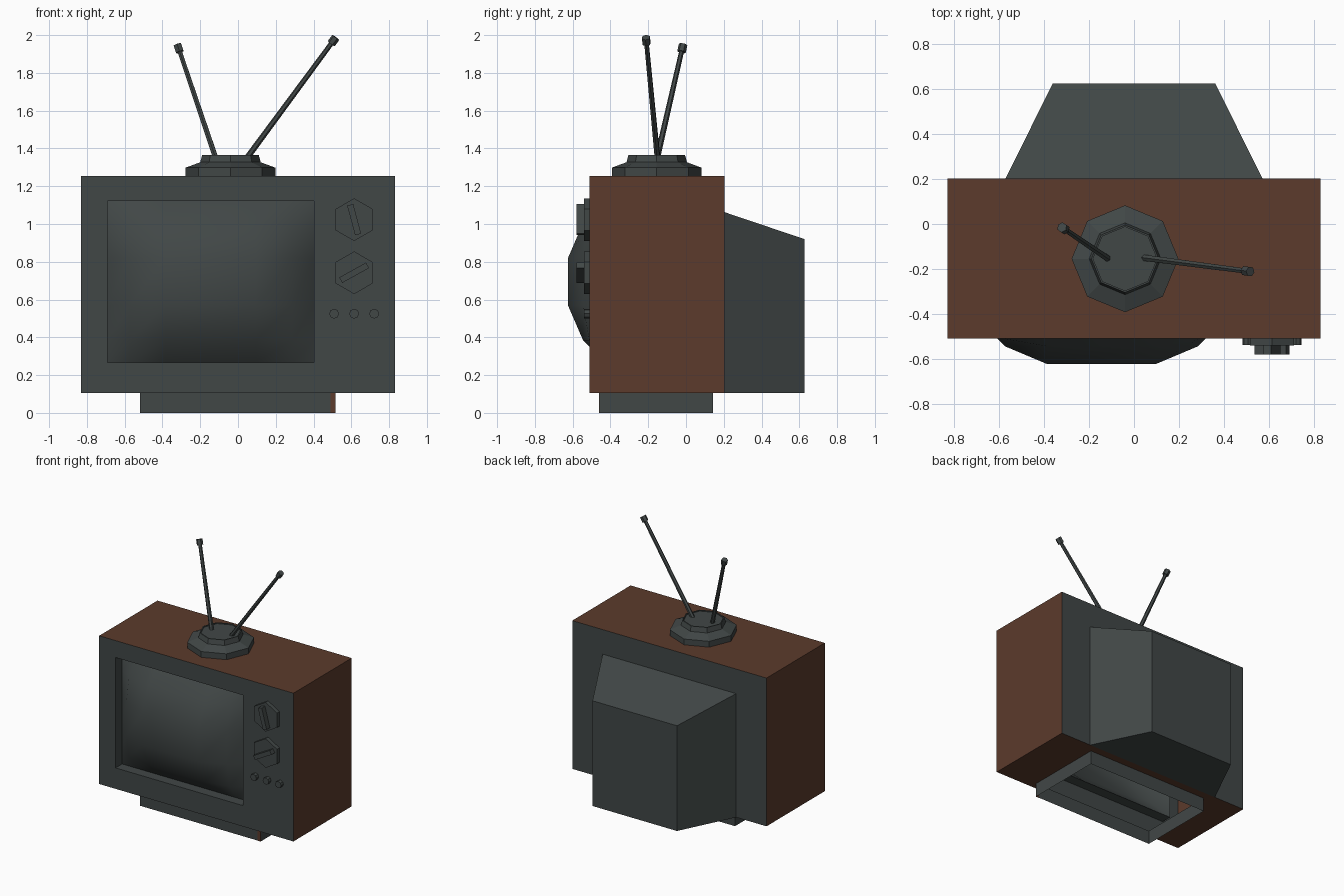
import bpy, bmesh, math
from mathutils import Vector, Matrix

if "Cube" in bpy.data.objects:
    bpy.data.objects.remove(bpy.data.objects["Cube"])


def material(name, rgb):
    m = bpy.data.materials.new(name)
    m.diffuse_color = (*rgb, 1)
    m.use_nodes = True
    m.node_tree.nodes["Principled BSDF"].inputs["Base Color"].default_value = m.diffuse_color
    return m


GRAY = material("charcoal plastic", (0.053, 0.063, 0.062))
BROWN = material("brown wood", (0.106, 0.043, 0.025))


def finish(bm, name, mats=(GRAY,)):
    bmesh.ops.remove_doubles(bm, verts=bm.verts, dist=1e-4)
    bmesh.ops.recalc_face_normals(bm, faces=bm.faces)
    me = bpy.data.meshes.new(name)
    bm.to_mesh(me)
    bm.free()
    for m in mats:
        me.materials.append(m)
    ob = bpy.data.objects.new(name, me)
    bpy.context.collection.objects.link(ob)
    return ob


def loft(bm, loops, cap_end=False):
    """Join successive point loops with quads."""
    rings = [[bm.verts.new(p) for p in lp] for lp in loops]
    n = len(rings[0])
    for a, b in zip(rings, rings[1:]):
        for i in range(n):
            j = (i + 1) % n
            bm.faces.new((a[i], a[j], b[j], b[i]))
    if cap_end:
        bm.faces.new(rings[-1])


def rect_y(x0, x1, z0, z1, y):
    return [(x0, y, z0), (x1, y, z0), (x1, y, z1), (x0, y, z1)]


def rect_z(x0, x1, y0, y1, z):
    return [(x0, y0, z), (x1, y0, z), (x1, y1, z), (x0, y1, z)]


def rod(name, a, b, r, sides, r2=None):
    a, b = Vector(a), Vector(b)
    d = b - a
    bm = bmesh.new()
    mat = Matrix.Translation((a + b) / 2) @ d.to_track_quat('Z', 'Y').to_matrix().to_4x4()
    bmesh.ops.create_cone(bm, cap_ends=True, segments=sides, radius1=r,
                          radius2=r if r2 is None else r2, depth=d.length, matrix=mat)
    return finish(bm, name)


def dial(name, x, z, r, sides, y0, y1):
    bm = bmesh.new()
    mat = Matrix.Translation((x, (y0 + y1) / 2, z)) @ Matrix.Rotation(math.pi / 2, 4, 'X')
    bmesh.ops.create_cone(bm, cap_ends=True, segments=sides, radius1=r, radius2=r,
                          depth=abs(y1 - y0), matrix=mat)
    return finish(bm, name)


def box(name, centre, size, angle=0, mat=GRAY):
    bm = bmesh.new()
    m = (Matrix.Translation(centre) @ Matrix.Rotation(angle, 4, 'Y')
         @ Matrix.Diagonal((*size, 1)))
    bmesh.ops.create_cube(bm, size=1, matrix=m)
    return finish(bm, name, (mat,))


# Cabinet: hollow shell with a screen opening and an open plinth below
SX0, SX1, SZ0, SZ1 = -0.692, 0.402, 0.267, 1.122
EDGE_Y = -0.43
bm = bmesh.new()
loft(bm, [rect_y(SX0, SX1, SZ0, SZ1, EDGE_Y),
          rect_y(SX0, SX1, SZ0, SZ1, -0.51),
          rect_y(-0.832, 0.832, 0.105, 1.253, -0.51),
          rect_y(-0.832, 0.832, 0.105, 1.253, 0.203)], cap_end=True)
bottom = [f for f in bm.faces if f.calc_center_median().z < 0.11]
bmesh.ops.delete(bm, geom=bottom, context='FACES_ONLY')
loft(bm, [rect_z(-0.832, 0.832, -0.51, 0.203, 0.105),
          rect_z(-0.52, 0.515, -0.457, 0.143, 0.105),
          rect_z(-0.52, 0.515, -0.457, 0.143, 0)])
bm.normal_update()
for f in bm.faces:  # wood on the outer sides, top and underside
    c = f.calc_center_median()
    under = abs(f.normal.z) > 0.9 and c.z < 0.11
    f.material_index = int(abs(c.x) > 0.8 or c.z > 1.24 or under)
finish(bm, "cabinet", (GRAY, BROWN))
box("plinth_end_strip", (0.502, -0.457, 0.052), (0.026, 0.005, 0.104), mat=BROWN)

# Tapered rear housing
bm = bmesh.new()
loft(bm, [rect_y(-0.572, 0.572, 0.105, 1.063, 0.203),
          rect_y(-0.362, 0.362, 0.105, 0.92, 0.627)], cap_end=True)
finish(bm, "rear_housing")

# Domed screen, bulging out through the opening
cx, cz = (SX0 + SX1) / 2, (SZ0 + SZ1) / 2
hx, hz = (SX1 - SX0) / 2, (SZ1 - SZ0) / 2
drop = [0.195, 0.08, 0, 0, 0.08, 0.195]
us = [-hx, -0.43, -0.24, 0.24, 0.43, hx]
vs = [-hz, -0.31, -0.125, 0.125, 0.31, hz]
bm = bmesh.new()
grid = [[bm.verts.new((cx + u, -0.625 + min(0.195, math.hypot(drop[i], drop[j])), cz + v))
         for j, v in enumerate(vs)] for i, u in enumerate(us)]
for i in range(5):
    for j in range(5):
        f = bm.faces.new((grid[i][j], grid[i + 1][j], grid[i + 1][j + 1], grid[i][j + 1]))
        f.smooth = True
screen = finish(bm, "screen")

# Two hexagonal dials with grip bars
KX = 0.615
for name, z, tilt in (("upper", 1.023, -15), ("lower", 0.742, 61)):
    dial(name + "_dial", KX, z, 0.113, 6, -0.50, -0.541)
    box(name + "_dial_grip", (KX, -0.556, z), (0.033, 0.05, 0.162), math.radians(tilt))

# Row of three buttons
for k in (-1, 0, 1):
    dial("button", KX + k * 0.106, 0.525, 0.026, 8, -0.50, -0.539)

# Octagonal aerial base
AX, AY = -0.04, -0.155
bm = bmesh.new()
loft(bm, [[(AX + r * math.cos(k * math.pi / 4), AY + r * math.sin(k * math.pi / 4), z)
           for k in range(8)]
          for r, z in ((0.238, 1.25), (0.238, 1.298), (0.16, 1.327), (0.15, 1.365),
                       (0.142, 1.365), (0.142, 1.358))], cap_end=True)
finish(bm, "aerial_base")

# Two aerial rods with end caps
for name, a, b in (("left", (-0.115, -0.155, 1.34), (-0.321, -0.015, 1.95)),
                   ("right", (0.04, -0.15, 1.34), (0.518, -0.212, 1.988))):
    a, b = Vector(a), Vector(b)
    cap = b - (b - a).normalized() * 0.042
    rod(name + "_aerial_rod", a, cap, 0.016, 6, 0.013)
    rod(name + "_aerial_cap", cap, b, 0.023, 6)
